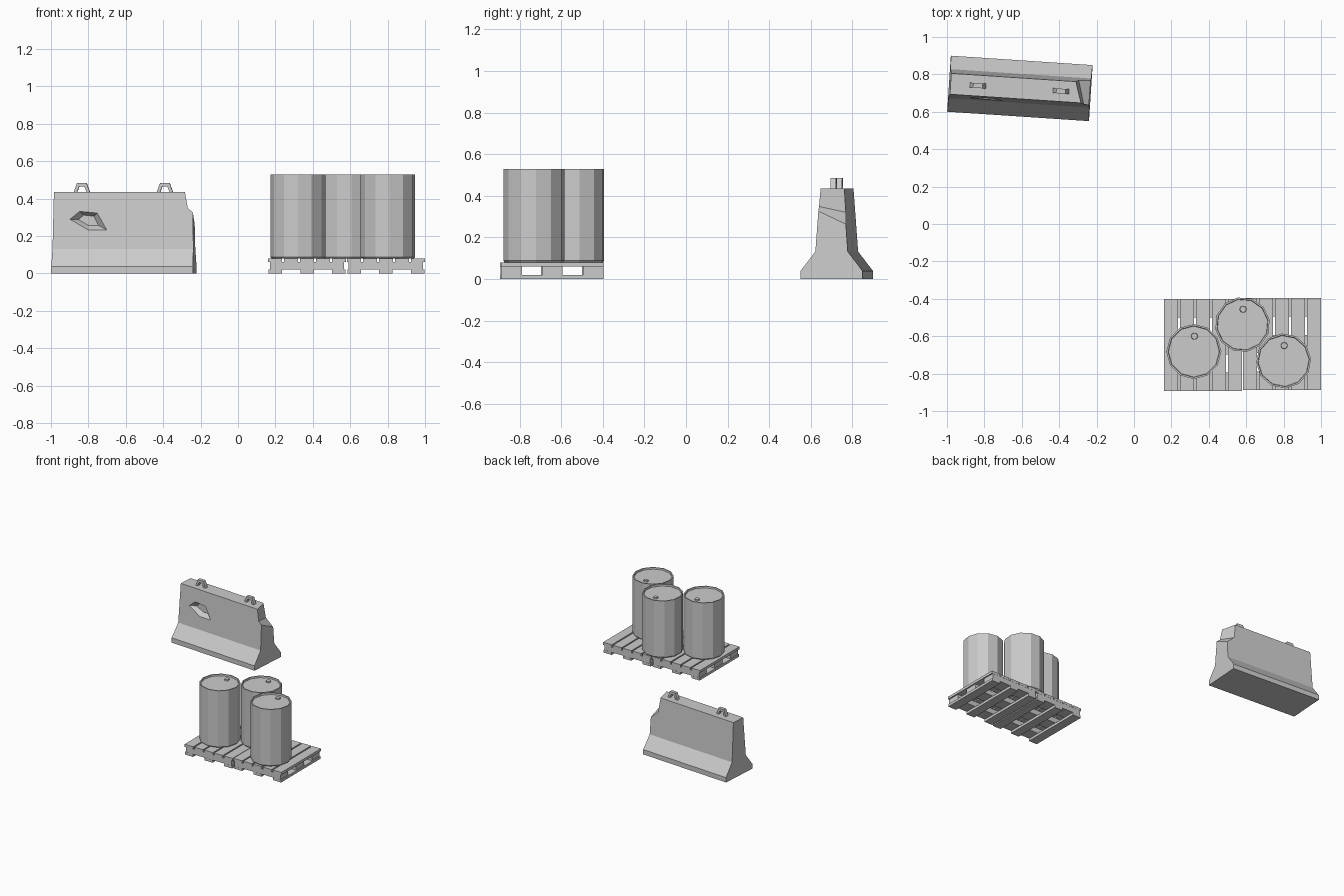
import bpy, bmesh, math
from mathutils import Matrix, Vector

if "Cube" in bpy.data.objects:
    bpy.data.objects.remove(bpy.data.objects["Cube"])


def finish(name, bm, matrix=None):
    bmesh.ops.recalc_face_normals(bm, faces=bm.faces)
    mesh = bpy.data.meshes.new(name)
    bm.to_mesh(mesh)
    bm.free()
    obj = bpy.data.objects.new(name, mesh)
    bpy.context.collection.objects.link(obj)
    if matrix:
        obj.matrix_world = matrix
    return obj


def bridge(bm, a, b):
    n = len(a)
    for i in range(n):
        bm.faces.new((a[i], a[(i + 1) % n], b[(i + 1) % n], b[i]))


def loft(name, rings, matrix=None):
    """Closed solid through matching rings of points."""
    bm = bmesh.new()
    vr = [[bm.verts.new(p) for p in ring] for ring in rings]
    for a, b in zip(vr, vr[1:]):
        bridge(bm, a, b)
    bm.faces.new(vr[0])
    bm.faces.new(vr[-1])
    return finish(name, bm, matrix)


def add_box(bm, lo, hi):
    lo, hi = Vector(lo), Vector(hi)
    m = Matrix.Translation((lo + hi) / 2) @ Matrix.Diagonal((*(hi - lo), 1))
    bmesh.ops.create_cube(bm, size=1, matrix=m)


def cut(obj, cutter):
    cutter.hide_render = True
    mod = obj.modifiers.new("cut", 'BOOLEAN')
    mod.operation, mod.solver, mod.object = 'DIFFERENCE', 'EXACT', cutter
    bpy.context.view_layer.objects.active = obj
    bpy.ops.object.modifier_apply(modifier=mod.name)
    bpy.data.objects.remove(cutter)


# Concrete barrier: half profile mirrored, ends leaning in slightly
place = Matrix.Translation((-0.61, 0.725, 0)) @ Matrix.Rotation(math.radians(-3.8), 4, 'Z')
half = [(0.15, 0), (0.15, 0.038), (0.078, 0.132), (0.056, 0.435)]
profile = half + [(-v, z) for v, z in reversed(half)]
barrier = loft("concrete_barrier",
               [[(s * (0.38 - 0.02 * z), v, z) for v, z in profile] for s in (-1, 1)], place)

# Broken top corner
chip = [(0.31, 0.6), (0.313, 0.435), (0.329, 0.335), (0.372, 0.298), (0.45, 0.23), (0.45, 0.6)]
cut(barrier, loft("corner_cutter",
                  [[(u - 0.28 * v, v, z - 0.22 * v) for u, z in chip] for v in (-0.2, 0.2)], place))

# Chipped pit on the front
pit = [(-0.286, 0.29), (-0.236, 0.335), (-0.136, 0.325), (-0.091, 0.235), (-0.186, 0.235)]
cu, cz = -0.187, 0.284
cut(barrier, loft("pit_cutter",
                  [[(cu + (u - cu) * s, v, cz + (z - cz) * s) for u, z in pit]
                   for v, s in ((-0.08, 1.17), (-0.035, 0.55))], place))

# Lifting loops
arch = [(-0.045, -0.005), (-0.025, 0.05), (0.025, 0.05), (0.045, -0.005),
        (0.027, -0.005), (0.014, 0.03), (-0.014, 0.03), (-0.027, -0.005)]
for i, u0 in enumerate((-0.225, 0.22)):
    loft(f"lifting_loop_{i + 1}",
         [[(u0 + u, v, 0.435 + z) for u, z in arch] for v in (-0.013, 0.013)], place)


# Pallets: five top boards, three stringers, three bottom boards
def pallet(name, cx, cy):
    bm = bmesh.new()
    hx, hy = 0.209, 0.246
    for i in range(5):
        x = cx - hx + 0.0375 + i * (2 * hx - 0.075) / 4
        add_box(bm, (x - 0.0375, cy - hy, 0.06), (x + 0.0375, cy + hy, 0.08))
    for i in (-1, 0, 1):
        y = cy + i * (hy - 0.05)
        add_box(bm, (cx - hx + 0.01, y - 0.049, 0.02), (cx + hx - 0.01, y + 0.049, 0.06))
        x = cx + i * (hx - 0.039)
        add_box(bm, (x - 0.036, cy - hy, 0), (x + 0.036, cy + hy, 0.02))
    return finish(name, bm)


pallet("pallet_left", 0.369, -0.648)
pallet("pallet_right", 0.791, -0.642)


# Twelve-sided drums with a raised rim and a bung in the lid
def drum(name, cx, cy, turn):
    m = Matrix.Translation((cx, cy, 0.08)) @ Matrix.Rotation(math.radians(turn), 4, 'Z')
    section = [(0.140, 0), (0.147, 0.008), (0.147, 0.45), (0.138, 0.45), (0.136, 0.438)]
    ang = [math.tau * i / 12 for i in range(12)]
    loft(name, [[(r * math.cos(a), r * math.sin(a), z) for a in ang] for r, z in section], m)
    bung = Matrix.Translation((cx + 0.003, cy + 0.082, 0.522))
    bm = bmesh.new()
    bmesh.ops.create_cone(bm, cap_ends=True, segments=8, radius1=0.019, radius2=0.017, depth=0.012)
    finish(name + "_bung", bm, bung)


drum("drum_left", 0.32, -0.682, 0)
drum("drum_back", 0.58, -0.538, 10)
drum("drum_right", 0.80, -0.732, 4)
